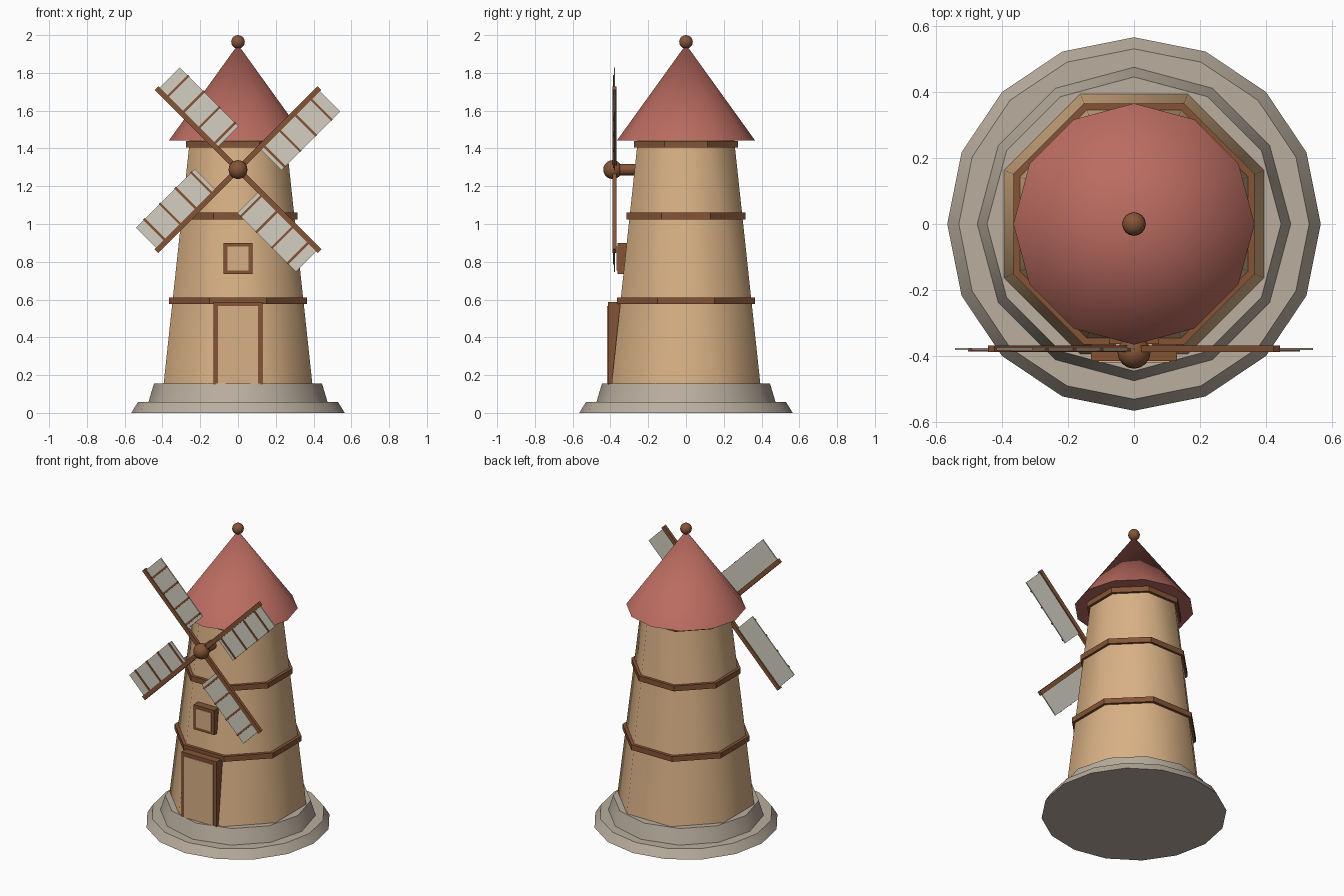
import bpy
from math import radians, cos, pi
from mathutils import Vector, Matrix

if "Cube" in bpy.data.objects:
    bpy.data.objects.remove(bpy.data.objects["Cube"], do_unlink=True)


def material(name, rgb):
    """Flat material from an sRGB 0-255 colour."""
    lin = [((c / 255 + 0.055) / 1.055) ** 2.4 for c in rgb] + [1.0]
    m = bpy.data.materials.new(name)
    m.use_nodes = True
    m.diffuse_color = lin
    m.node_tree.nodes["Principled BSDF"].inputs["Base Color"].default_value = lin
    return m


PLASTER = material("tan plaster", (217, 177, 133))
WOOD = material("brown wood", (133, 84, 54))
ROOF = material("red roof", (187, 108, 97))
STONE = material("grey stone", (186, 174, 159))
CLOTH = material("pale sailcloth", (211, 207, 194))


def finish(name, mat, smooth=False):
    ob = bpy.context.object
    ob.name = name
    ob.data.materials.append(mat)
    if smooth:
        bpy.ops.object.shade_smooth_by_angle(angle=radians(50))
    return ob


def frustum(name, mat, sides, r1, r2, z1, z2, turn=0.0, smooth=True):
    bpy.ops.mesh.primitive_cone_add(vertices=sides, radius1=r1, radius2=r2, depth=z2 - z1,
                                    location=(0, 0, (z1 + z2) / 2), rotation=(0, 0, turn))
    return finish(name, mat, smooth)


def ball(name, mat, radius, loc):
    bpy.ops.mesh.primitive_uv_sphere_add(segments=16, ring_count=10, radius=radius, location=loc)
    return finish(name, mat, True)


def box(name, mat, lo, hi, matrix=None):
    """Box between two corners, optionally moved by a matrix."""
    lo, hi = Vector(lo), Vector(hi)
    bpy.ops.mesh.primitive_cube_add(size=1)
    ob = finish(name, mat)
    ob.data.transform(Matrix.Translation((lo + hi) / 2) @ Matrix.Diagonal((hi - lo).to_4d()))
    if matrix:
        ob.matrix_world = matrix
    return ob


# Stone steps
frustum("lower_step", STONE, 16, 0.565, 0.53, 0, 0.057)
frustum("upper_step", STONE, 12, 0.475, 0.445, 0.055, 0.155)

# Octagonal tower with flat sides on the axes
EIGHTH = pi / 8
flat = cos(EIGHTH)
frustum("tower", PLASTER, 8, 0.394 / flat, 0.255 / flat, 0.15, 1.445, EIGHTH)
for name, half, z in (("lower_band", 0.365, 0.576), ("middle_band", 0.315, 1.025),
                      ("upper_band", 0.276, 1.405)):
    frustum(name, WOOD, 8, half / flat, half / flat, z, z + 0.035, EIGHTH, smooth=False)

# Conical roof and finial
frustum("roof", ROOF, 12, 0.365, 0.0, 1.443, 1.95)
ball("finial", WOOD, 0.036, (0, 0, 1.964))

# Door and window: wooden block with a thin panel on its face
for name, half, z1, z2, front, rim, sill in (("door", 0.13, 0.15, 0.588, -0.414, 0.023, 0.005),
                                             ("window", 0.076, 0.735, 0.9, -0.363, 0.02, 0.02)):
    box(name + "_frame", WOOD, (-half, front, z1), (half, -0.28, z2))
    box(name + "_panel", PLASTER, (rim - half, front - 0.005, z1 + sill),
        (half - rim, front + 0.002, z2 - rim))

# Hub and axle
HUB = Vector((0, -0.388, 1.288))
ball("hub", WOOD, 0.05, HUB)
bpy.ops.mesh.primitive_cylinder_add(vertices=12, radius=0.03, depth=0.18,
                                    location=(0, -0.29, HUB.z), rotation=(pi / 2, 0, 0))
finish("axle", WOOD, True)

# Four sails, each a spar with a cloth panel and rungs on its clockwise side
for i in range(4):
    m = Matrix.Translation((0, -0.378, HUB.z)) @ Matrix.Rotation(-pi / 4 - i * pi / 2, 4, 'Y')
    box(f"spar_{i + 1}", WOOD, (0, -0.01, -0.014), (0.61, 0.01, 0.014), m)
    box(f"sail_{i + 1}", CLOTH, (0.16, -0.004, -0.165), (0.6, 0.003, -0.01), m)
    for k in range(4):
        u = 0.186 + k * 0.117
        box(f"rung_{i + 1}_{k + 1}", WOOD, (u - 0.006, -0.008, -0.167),
            (u + 0.006, 0.002, -0.01), m)
